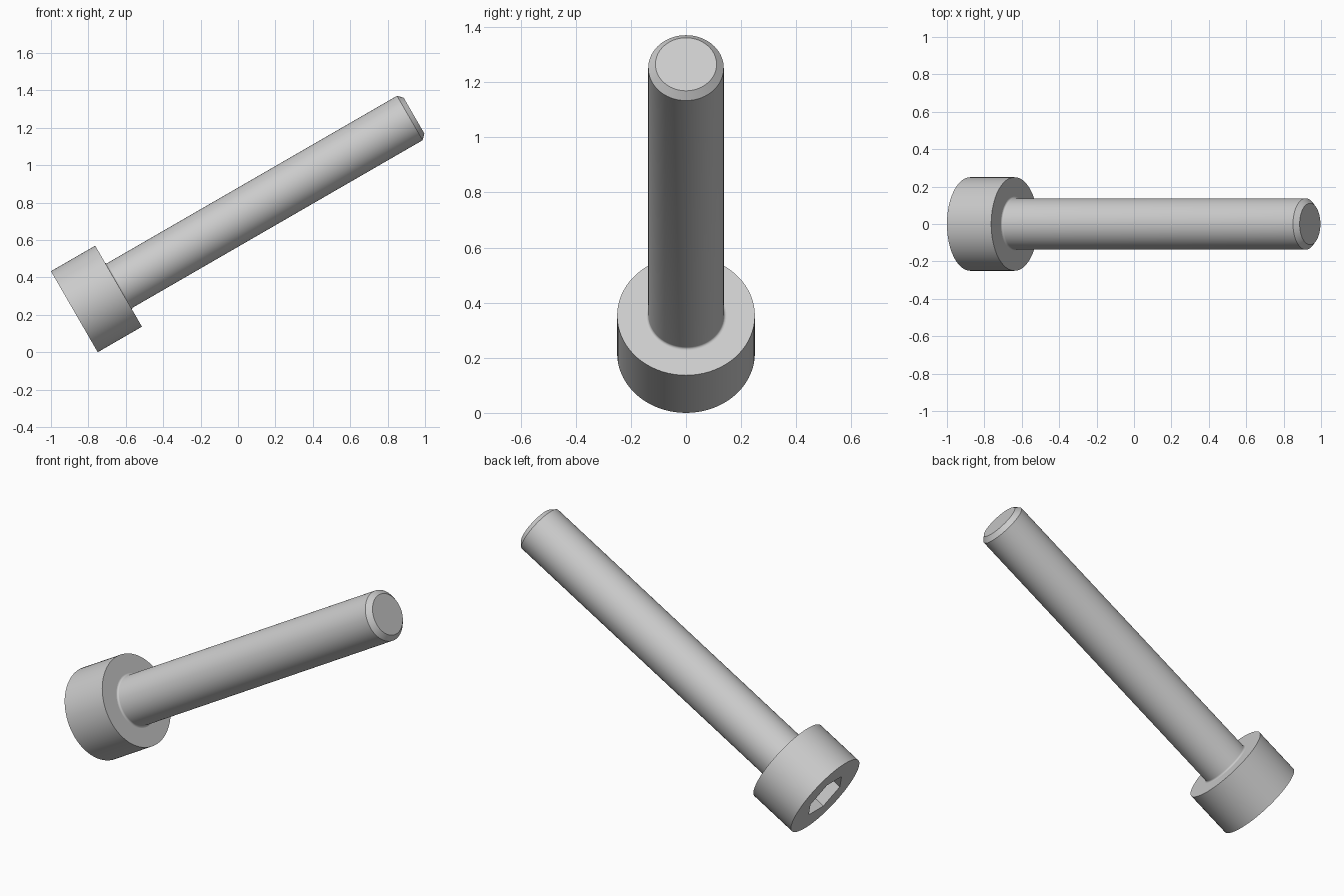
import bpy
import bmesh
from math import cos, sin, pi, radians
from mathutils import Matrix, Vector

if "Cube" in bpy.data.objects:
    bpy.data.objects.remove(bpy.data.objects["Cube"], do_unlink=True)

SEGMENTS = 72
HEAD_R, HEAD_H = 0.25, 0.273
SHAFT_R, SHAFT_L = 0.137, 1.824
CHAMFER, FILLET = 0.026, 0.01
HEX_APOTHEM, HEX_DEPTH = 0.114, 0.12

# Screw axis leans 30 degrees above the floor, with the head rim resting on it
PLACE = Matrix.Translation((-0.875, 0, HEAD_R * cos(radians(30)))) @ Matrix.Rotation(radians(60), 4, 'Y')

steel = bpy.data.materials.new("light_grey_steel")
steel.use_nodes = True
GREY = (0.6, 0.6, 0.6, 1)
steel.diffuse_color = GREY
steel.node_tree.nodes["Principled BSDF"].inputs["Base Color"].default_value = GREY


def circle(radius, height):
    return [Vector((radius * cos(a), radius * sin(a), height))
            for a in (2 * pi * i / SEGMENTS for i in range(SEGMENTS))]


def hexagon(apothem, height):
    """Ring of the same point count that follows a hexagon, flats facing local x."""
    ring = circle(1, height)
    for i, p in enumerate(ring):
        off = (2 * pi * i / SEGMENTS + pi / 6) % (pi / 3) - pi / 6
        r = apothem / cos(off)
        p.x, p.y = p.x * r, p.y * r
    return ring


def loft(name, rings, cap_start=False, cap_end=False):
    bm = bmesh.new()
    loops = [[bm.verts.new(PLACE @ p) for p in ring] for ring in rings]
    for a, b in zip(loops, loops[1:]):
        for i in range(SEGMENTS):
            j = (i + 1) % SEGMENTS
            bm.faces.new((a[i], a[j], b[j], b[i]))
    if cap_start:
        bm.faces.new(loops[0][::-1])
    if cap_end:
        bm.faces.new(loops[-1])
    mesh = bpy.data.meshes.new(name)
    bm.to_mesh(mesh)
    bm.free()
    mesh.materials.append(steel)
    obj = bpy.data.objects.new(name, mesh)
    bpy.context.collection.objects.link(obj)
    bpy.ops.object.select_all(action='DESELECT')
    obj.select_set(True)
    bpy.context.view_layer.objects.active = obj
    bpy.ops.object.shade_smooth_by_angle(angle=radians(30))
    return obj


# Cylinder head with a hexagonal socket, ending at the root of the shaft
loft("socket_head", [
    hexagon(HEX_APOTHEM, HEX_DEPTH),
    hexagon(HEX_APOTHEM, 0),
    circle(HEAD_R, 0),
    circle(HEAD_R, HEAD_H),
    circle(SHAFT_R + FILLET, HEAD_H),
], cap_start=True)

# Plain shaft: small root fillet, straight body, chamfered tip
fillet = [circle(SHAFT_R + FILLET * (1 - sin(t)), HEAD_H + FILLET * (1 - cos(t)))
          for t in (pi / 2 * k / 5 for k in range(6))]
tip = HEAD_H + SHAFT_L
loft("shaft", fillet + [
    circle(SHAFT_R, tip - CHAMFER),
    circle(SHAFT_R - CHAMFER, tip),
], cap_end=True)
